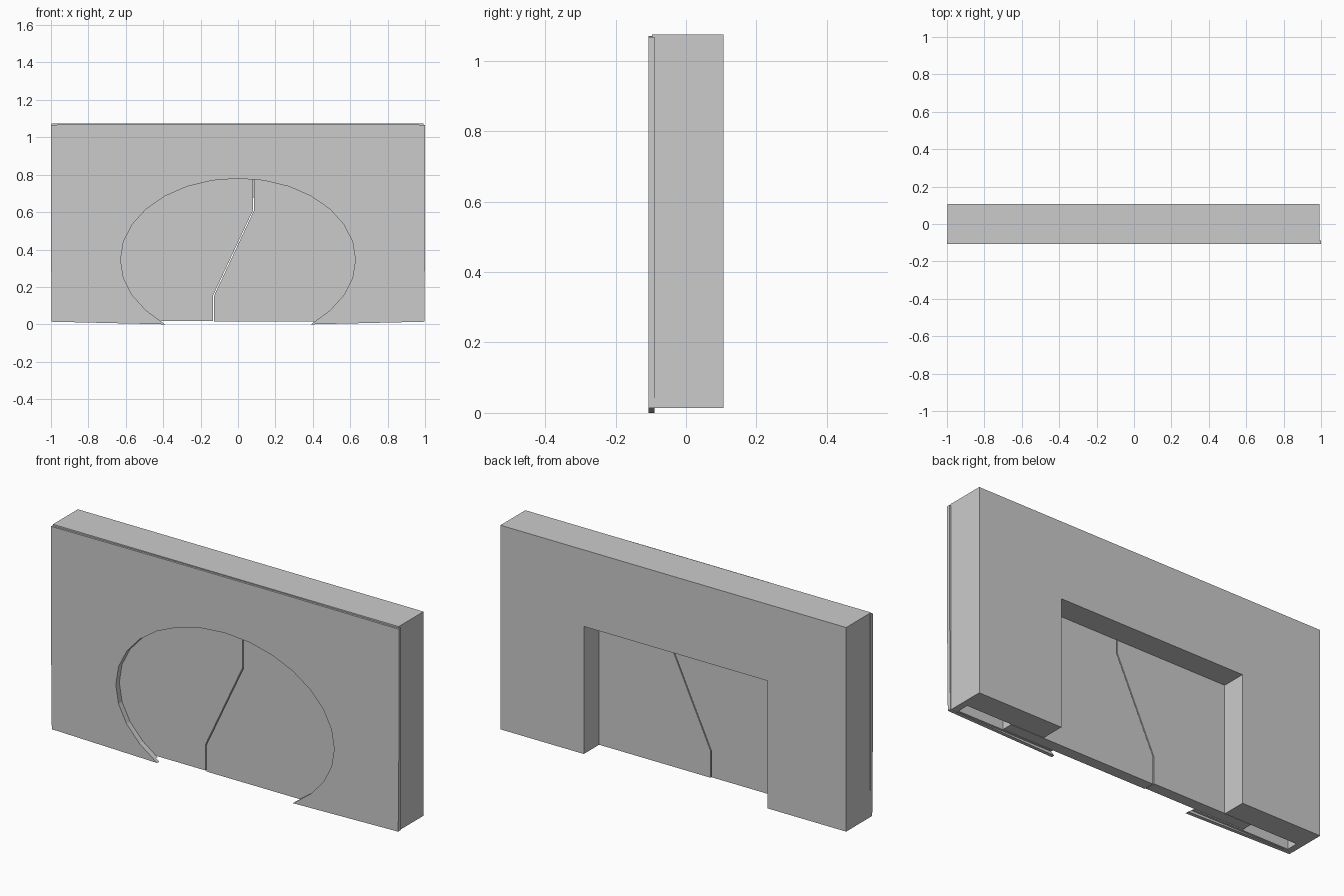
import bpy, bmesh, math

if "Cube" in bpy.data.objects:
    bpy.data.objects.remove(bpy.data.objects["Cube"])


def prism(name, outline, y0, y1):
    """Extrude an (x, z) outline from y0 to y1."""
    bm = bmesh.new()
    face = bm.faces.new([bm.verts.new((x, y0, z)) for x, z in outline])
    ext = bmesh.ops.extrude_face_region(bm, geom=[face])
    verts = [g for g in ext["geom"] if isinstance(g, bmesh.types.BMVert)]
    bmesh.ops.translate(bm, verts=verts, vec=(0, y1 - y0, 0))
    bmesh.ops.recalc_face_normals(bm, faces=bm.faces)
    mesh = bpy.data.meshes.new(name)
    bm.to_mesh(mesh)
    bm.free()
    obj = bpy.data.objects.new(name, mesh)
    bpy.context.collection.objects.link(obj)
    return obj


def rect(x0, x1, z0, z1):
    return [(x0, z0), (x1, z0), (x1, z1), (x0, z1)]


def cut(target, cutter):
    """Boolean-subtract the cutter, then delete it."""
    mod = target.modifiers.new("cut", "BOOLEAN")
    mod.operation = "DIFFERENCE"
    mod.solver = "EXACT"
    mod.object = cutter
    cutter.hide_render = True
    bpy.context.view_layer.objects.active = target
    bpy.ops.object.modifier_apply(modifier=mod.name)
    bpy.data.objects.remove(cutter)


# elliptical arch, one vertex every 360/28 degrees, open at the floor
STEP = 2 * math.pi / 28
arch = [(0.628 * math.sin(i * STEP), 0.345 + 0.435 * math.cos(i * STEP))
        for i in range(-11, 12)]
arch[0], arch[-1] = (-0.39, 0.0), (0.39, 0.0)

# wall body: arch in front, rectangular doorway behind, sliding pocket between
FRONT, BACK, POCKET_F, POCKET_B = -0.097, 0.107, -0.078, -0.017
wall = prism("wall_body", rect(-0.996, 0.992, 0.014, 1.075), FRONT, BACK)
cut(wall, prism("arch_cutter", [(-0.38, -0.1)] + arch + [(0.38, -0.1)], -0.2, -0.05))
cut(wall, prism("pocket_cutter", rect(-0.962, 0.958, -0.1, 0.85), POCKET_F, POCKET_B))
cut(wall, prism("doorway_cutter", rect(-0.543, 0.513, -0.1, 0.677), -0.05, 0.2))

# thin arched facing plate, its lower edge sloping down to the arch feet
plate = [(-0.996, 0.014), (-1.0, 0.45), (-1.0, 1.067), (-0.32, 1.07),
         (0.32, 1.07), (1.0, 1.067), (1.0, 0.45), (0.996, 0.014)]
prism("facing_plate", plate + arch[::-1], -0.107, -0.089)

# two sliding doors meeting on a stepped diagonal seam
seam = [(-0.13, 0.015), (-0.13, 0.155), (0.083, 0.61), (0.083, 0.84)]
for side, name, floor in ((-1, "left_door", 0.018), (1, "right_door", 0.014)):
    edge = [(x + side * 0.003, z) for x, z in seam]
    edge[0] = (edge[0][0], floor)
    prism(name, edge + [(side * 0.7, 0.84), (side * 0.7, floor)],
          POCKET_F + 0.002, POCKET_B - 0.002)
